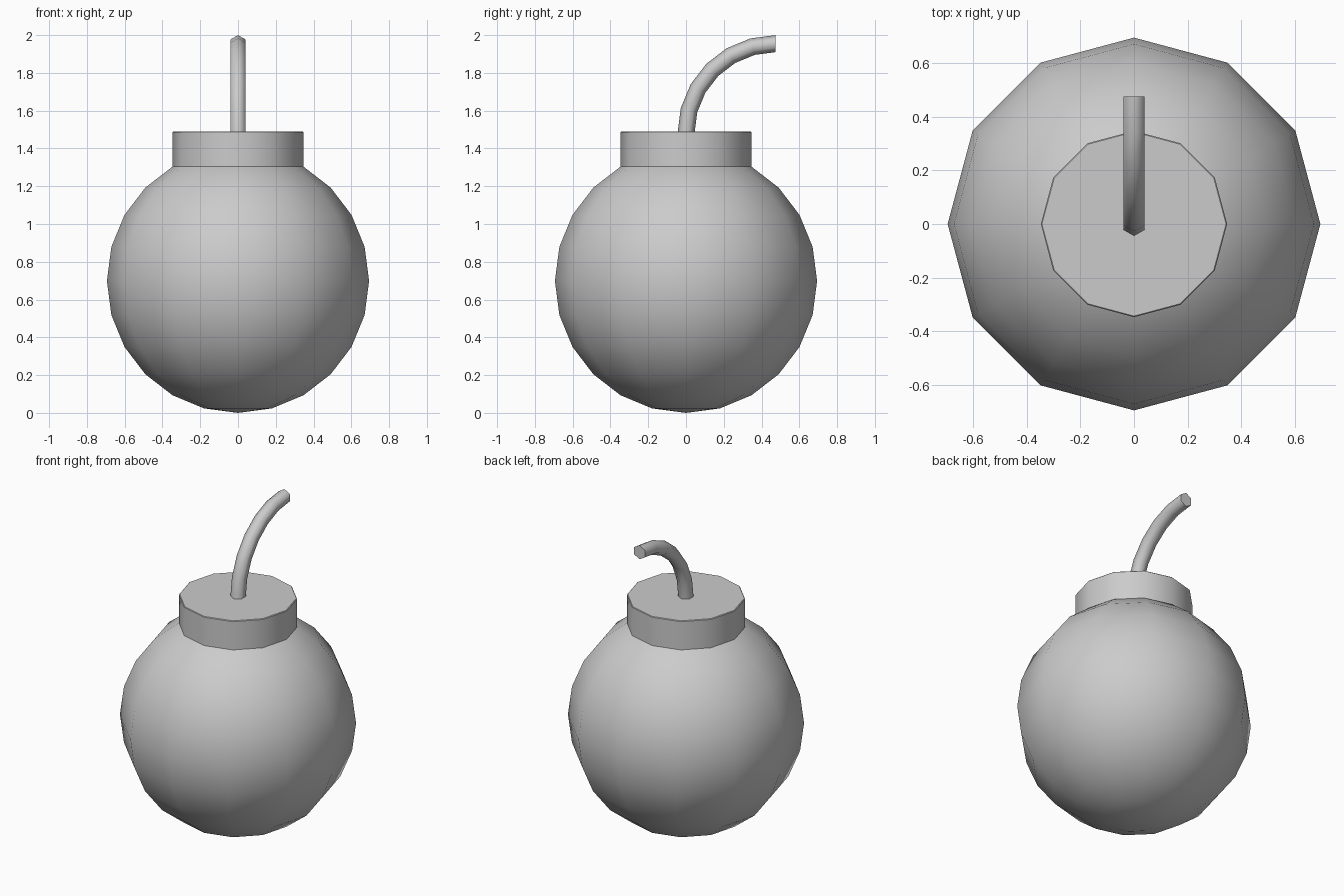
import bpy, bmesh, math
from mathutils import Matrix, Vector

if "Cube" in bpy.data.objects:
    bpy.data.objects.remove(bpy.data.objects["Cube"])

grey = bpy.data.materials.new("plain grey")
grey.diffuse_color = (0.6, 0.6, 0.6, 1)
grey.use_nodes = True
grey.node_tree.nodes["Principled BSDF"].inputs["Base Color"].default_value = grey.diffuse_color

BALL_R, BALL_Z = 0.694, 0.6985
CAP_R, CAP_LOW, CAP_HIGH = 0.347, 1.303, 1.49


def add_part(name, bm, smooth_angle):
    bmesh.ops.recalc_face_normals(bm, faces=bm.faces)
    mesh = bpy.data.meshes.new(name)
    bm.to_mesh(mesh)
    bm.free()
    mesh.materials.append(grey)
    obj = bpy.data.objects.new(name, mesh)
    bpy.context.collection.objects.link(obj)
    bpy.ops.object.select_all(action='DESELECT')
    obj.select_set(True)
    bpy.context.view_layer.objects.active = obj
    bpy.ops.object.shade_smooth_by_angle(angle=math.radians(smooth_angle))
    return obj


# Round body, twelve sides and twelve rings
bm = bmesh.new()
bmesh.ops.create_uvsphere(bm, u_segments=12, v_segments=12, radius=BALL_R)
bmesh.ops.transform(bm, verts=bm.verts,
                    matrix=Matrix.Translation((0, 0, BALL_Z)) @ Matrix.Diagonal((1, 1, BALL_Z / BALL_R, 1)))
add_part("body", bm, 40)

# Twelve-sided collar with a fine bevel on the top rim
bm = bmesh.new()
bmesh.ops.create_cone(bm, cap_ends=True, segments=12, radius1=CAP_R, radius2=CAP_R,
                      depth=CAP_HIGH - CAP_LOW,
                      matrix=Matrix.Translation((0, 0, (CAP_LOW + CAP_HIGH) / 2)))
rim = [e for e in bm.edges if all(v.co.z > CAP_HIGH - 0.001 for v in e.verts)]
bmesh.ops.bevel(bm, geom=rim, offset=0.004, segments=1, affect='EDGES')
add_part("collar", bm, 40)

# Hexagonal fuse swept along a quarter circle towards the back
bm = bmesh.new()
BEND, FUSE_R, STEPS = 0.475, 0.045, 6
rings = []
for i in range(STEPS + 1):
    a = math.pi / 2 * i / STEPS
    out = Vector((0, -math.cos(a), math.sin(a)))
    centre = Vector((0, BEND, 1.48)) + out * BEND
    rings.append([bm.verts.new(centre + FUSE_R * (math.cos(t) * out + math.sin(t) * Vector((1, 0, 0))))
                  for t in (k * math.pi / 3 for k in range(6))])
for low, high in zip(rings, rings[1:]):
    for k in range(6):
        n = (k + 1) % 6
        bm.faces.new((low[k], low[n], high[n], high[k]))
bm.faces.new(rings[0])
bm.faces.new(rings[-1])
add_part("fuse", bm, 65)
